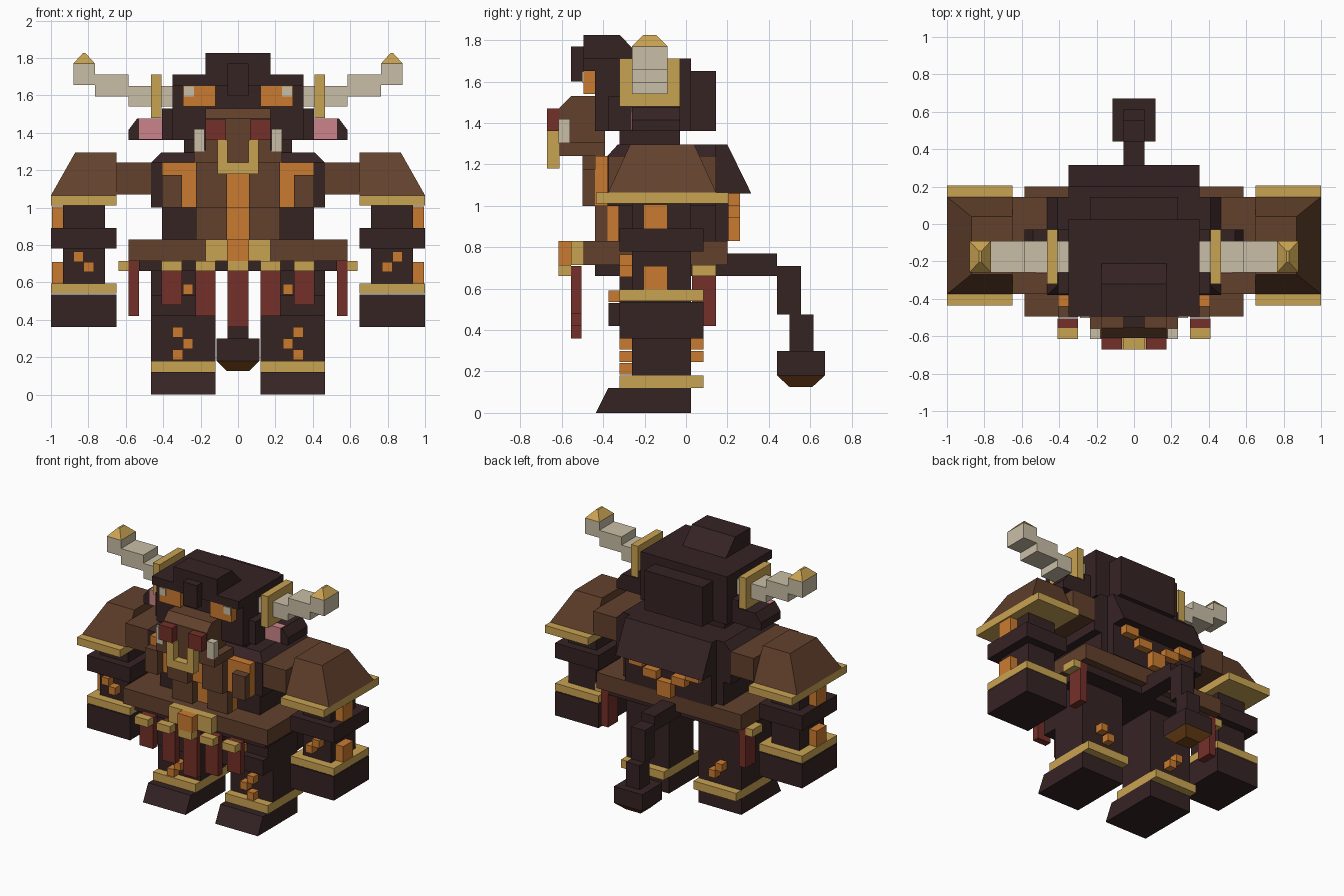
import bpy

# Flat materials, one per colour
def srgb(h):
    out = []
    for i in (0, 2, 4):
        c = int(h[i:i + 2], 16) / 255
        out.append(c / 12.92 if c <= 0.04045 else ((c + 0.055) / 1.055) ** 2.4)
    return (*out, 1)

MATS = {}
for name, code in dict(dark_hide="362324", brown_leather="62412C", gold="C9A352", orange="CB7B30",
                       ivory="C9BEA6", pink="CB848A", red_cloth="753029", tail_brown="754519").items():
    MATS[name] = bpy.data.materials.new(name)
    MATS[name].diffuse_color = srgb(code)


# Tapered block: bottom rectangle at z[0], optional smaller top rectangle at z[1]
def block(name, mat, x, y, z, tx=None, ty=None, mirror=False):
    tx, ty = tx or x, ty or y
    for s in ((1, -1) if mirror else (1,)):
        verts = []
        for (xa, xb), (ya, yb), h in ((x, y, z[0]), (tx, ty, z[1])):
            verts += [(s * xa, ya, h), (s * xb, ya, h), (s * xb, yb, h), (s * xa, yb, h)]
        faces = [(3, 2, 1, 0), (4, 5, 6, 7)]
        faces += [(i, (i + 1) % 4, (i + 1) % 4 + 4, i + 4) for i in range(4)]
        if s < 0:
            faces = [f[::-1] for f in faces]
        me = bpy.data.meshes.new(name)
        me.from_pydata(verts, [], faces)
        me.materials.append(MATS[mat])
        side = ("_right" if s > 0 else "_left") if mirror else ""
        bpy.context.collection.objects.link(bpy.data.objects.new(name + side, me))


def pair(name, mat, x, y, z, tx=None, ty=None):
    block(name, mat, x, y, z, tx, ty, True)


def mid(name, mat, w, y, z, tw=None, ty=None):
    block(name, mat, (-w, w), y, z, (-tw, tw) if tw else None, ty)


D, B, G, O, I, R = "dark_hide", "brown_leather", "gold", "orange", "ivory", "red_cloth"

# Legs
LX = (0.12, 0.465)
pair("foot", D, LX, (-0.435, 0.025), (0, 0.12), ty=(-0.375, 0.025))
pair("ankle_band", G, LX, (-0.32, 0.085), (0.12, 0.18))
pair("shin", D, LX, (-0.26, 0.025), (0.18, 0.42))
pair("knee", D, LX, (-0.375, 0.025), (0.42, 0.53))
pair("thigh", D, LX, (-0.32, 0.025), (0.53, 0.67))
for x, z in ((0.295, 0.305), (0.24, 0.245), (0.295, 0.185)):
    pair("shin_spot", O, (x, x + 0.055), (-0.32, -0.26), (z, z + 0.055))
for x, z in ((0.295, 0.305), (0.24, 0.245)):
    pair("calf_spot", O, (x, x + 0.055), (0.025, 0.085), (z, z + 0.055))
pair("thigh_spot", O, (0.24, 0.295), (-0.375, -0.32), (0.535, 0.59))

# Belt with buckle and hanging cloths
mid("pelvis", D, 0.53, (-0.44, 0.145), (0.66, 0.715))
mid("belt", B, 0.585, (-0.495, 0.2), (0.715, 0.83))
mid("buckle", G, 0.175, (-0.555, -0.495), (0.715, 0.83))
mid("buckle_gem", O, 0.06, (-0.615, -0.555), (0.715, 0.83))
mid("center_cloth", R, 0.055, (-0.555, -0.505), (0.36, 0.71))
mid("center_clasp", G, 0.055, (-0.615, -0.555), (0.66, 0.715))
for x, z in ((0.12, 0.42), (0.3, 0.48)):
    pair("front_cloth", R, (x, x + 0.108), (-0.555, -0.505), (z, 0.71))
    pair("front_clasp", G, (x, x + 0.108), (-0.615, -0.555), (0.66, 0.715))
pair("side_cloth", R, (0.53, 0.585), (0.03, 0.145), (0.42, 0.714))
pair("side_clasp", G, (0.585, 0.64), (0.03, 0.145), (0.66, 0.715))

# Torso with layered front plates
mid("belly", D, 0.405, (-0.325, 0.145), (0.83, 1.0))
mid("chest", D, 0.465, (-0.38, 0.145), (1.0, 1.24))
mid("chest_top", D, 0.465, (-0.38, 0.145), (1.24, 1.295), tw=0.41, ty=(-0.33, 0.145))
mid("chest_glow", O, 0.405, (-0.44, -0.38), (1.0, 1.24))
mid("belly_glow", O, 0.225, (-0.38, -0.325), (0.83, 1.0))
pair("chest_inner_plate", B, (0.06, 0.225), (-0.5, -0.44), (1.0, 1.24))
pair("chest_outer_plate", B, (0.3, 0.405), (-0.5, -0.44), (1.0, 1.175))
pair("belly_plate", B, (0.06, 0.225), (-0.44, -0.38), (0.83, 1.0))

# Back
mid("back_block", D, 0.35, (0.145, 0.205), (0.83, 1.06))
mid("back_plate", D, 0.35, (0.145, 0.315), (1.06, 1.295), ty=(0.145, 0.2))
mid("back_spot_middle", O, 0.055, (0.205, 0.26), (0.83, 0.94))
pair("back_spot_inner", O, (0.06, 0.17), (0.205, 0.26), (0.94, 1.0))
pair("back_spot_outer", O, (0.175, 0.285), (0.205, 0.26), (1.0, 1.06))

# Arms
AX, WX = (0.71, 0.935), (0.65, 1.0)
pair("arm_joint", B, (0.465, 0.65), (-0.375, 0.145), (1.07, 1.24))
pair("shoulder_pad", B, WX, (-0.375, 0.145), (1.065, 1.295), tx=(0.65, 0.87), ty=(-0.27, 0.04))
pair("shoulder_rim", G, WX, (-0.435, 0.205), (1.01, 1.065))
pair("upper_arm", D, AX, (-0.26, 0.025), (0.89, 1.01))
pair("elbow_guard", D, WX, (-0.32, 0.085), (0.78, 0.89))
pair("forearm", D, AX, (-0.26, 0.025), (0.595, 0.78))
pair("wrist_band", G, WX, (-0.32, 0.085), (0.54, 0.595))
pair("fist", D, WX, (-0.32, 0.085), (0.36, 0.535))
pair("upper_arm_glow", O, (0.935, 0.995), (-0.205, -0.09), (0.89, 1.005))
pair("forearm_glow", O, (0.935, 0.995), (-0.205, -0.09), (0.595, 0.71))
for x, z in ((0.825, 0.71), (0.77, 0.655)):
    pair("forearm_spot", O, (x, x + 0.055), (-0.32, -0.26), (z, z + 0.055))

# Head
mid("neck", D, 0.29, (-0.32, -0.03), (1.295, 1.36))
mid("skull", D, 0.35, (-0.44, 0.025), (1.36, 1.65))
mid("cheeks", D, 0.405, (-0.375, -0.03), (1.36, 1.53))
mid("brow_cap", D, 0.35, (-0.495, 0.025), (1.65, 1.71))
mid("crest", D, 0.175, (-0.495, -0.21), (1.71, 1.825), ty=(-0.495, -0.32))
mid("forelock", D, 0.055, (-0.555, -0.495), (1.6, 1.77))
mid("head_back", D, 0.235, (0.025, 0.145), (1.36, 1.65))
pair("eye", O, (0.12, 0.295), (-0.495, -0.44), (1.54, 1.65))
pair("eye_shine", I, (0.235, 0.29), (-0.502, -0.44), (1.595, 1.648))

# Snout, nose ring and tusks
mid("jaw", B, 0.235, (-0.61, -0.39), (1.24, 1.305))
mid("mouth", B, 0.175, (-0.61, -0.39), (1.305, 1.36))
mid("snout", B, 0.175, (-0.61, -0.44), (1.36, 1.475))
mid("snout_top", B, 0.175, (-0.61, -0.44), (1.475, 1.53), ty=(-0.555, -0.44))
pair("nostril", R, (0.065, 0.173), (-0.67, -0.61), (1.36, 1.47))
pair("ring_side", G, (0.055, 0.11), (-0.67, -0.61), (1.24, 1.36))
mid("ring_bottom", G, 0.11, (-0.67, -0.61), (1.18, 1.24))
pair("tusk", I, (0.178, 0.235), (-0.615, -0.56), (1.3, 1.42))

# Ears
pair("ear", D, (0.4, 0.53), (-0.21, -0.03), (1.36, 1.475))
pair("ear_edge", D, (0.53, 0.585), (-0.26, -0.03), (1.36, 1.415))
pair("ear_edge_top", D, (0.53, 0.585), (-0.26, -0.03), (1.415, 1.475), tx=(0.53, 0.54))
pair("inner_ear", "pink", (0.405, 0.53), (-0.265, -0.21), (1.365, 1.475))

# Horns
HY = (-0.26, -0.09)
pair("horn_collar", G, (0.41, 0.465), (-0.32, -0.03), (1.48, 1.71))
pair("horn_base", I, (0.35, 0.585), HY, (1.54, 1.65))
pair("horn_middle", I, (0.585, 0.765), HY, (1.595, 1.71))
pair("horn_end", I, (0.765, 0.88), HY, (1.655, 1.77))
pair("horn_tip", G, (0.765, 0.88), HY, (1.77, 1.825), tx=(0.815, 0.83), ty=(-0.205, -0.145))

# Tail
mid("tail_root", D, 0.055, (0.145, 0.44), (0.66, 0.77))
mid("tail_upper", D, 0.055, (0.44, 0.555), (0.475, 0.71))
mid("tail_lower", D, 0.055, (0.5, 0.615), (0.3, 0.475))
mid("tail_club", D, 0.115, (0.44, 0.67), (0.18, 0.3))
block("tail_tip", "tail_brown", (-0.06, 0.06), (0.5, 0.61), (0.125, 0.18), (-0.115, 0.115), (0.44, 0.67))
